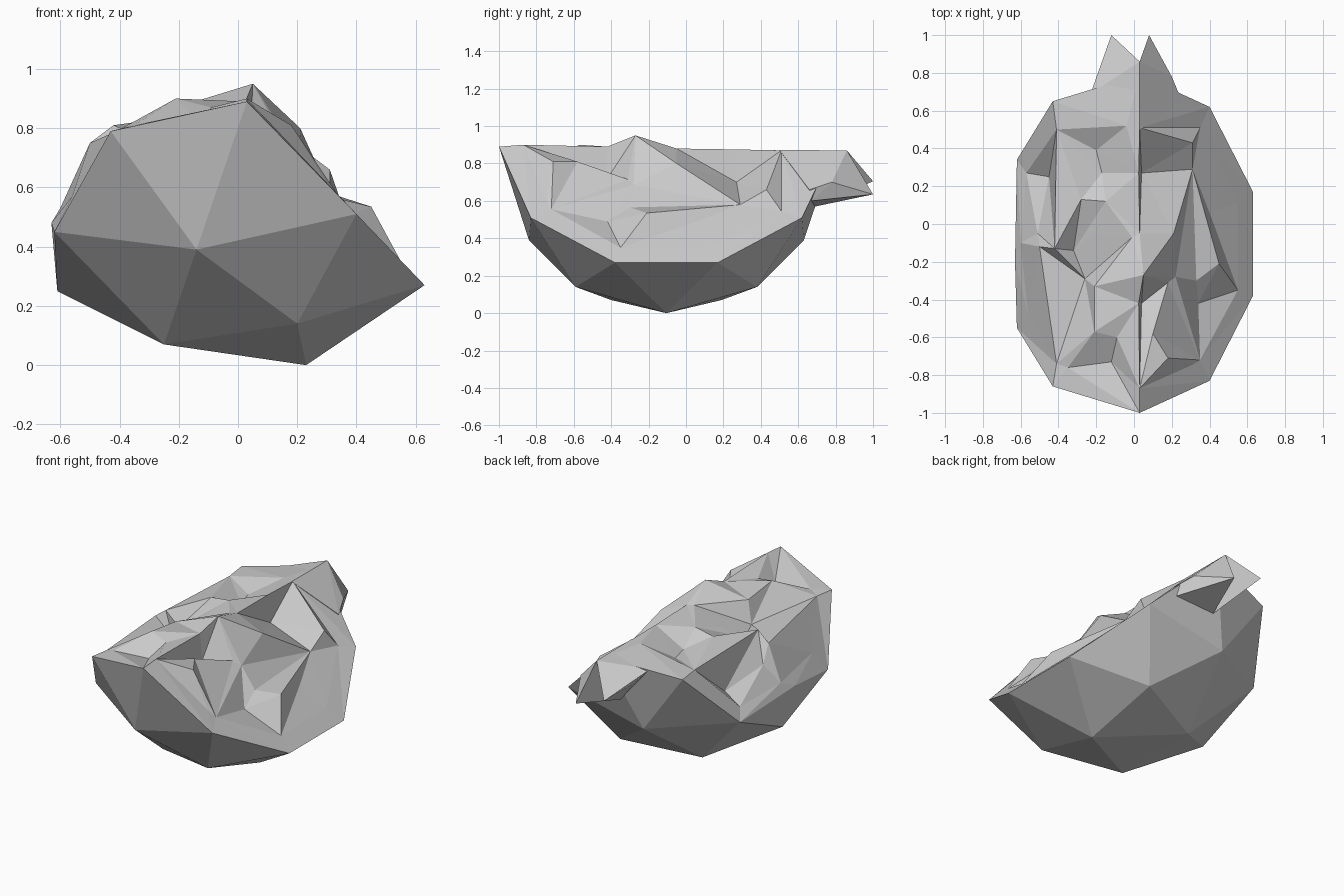
import bpy
import bmesh
from mathutils import Vector
from mathutils.geometry import delaunay_2d_cdt

cube = bpy.data.objects.get("Cube")
if cube:
    bpy.data.objects.remove(cube, do_unlink=True)

# One stone grey for the whole rock
stone = bpy.data.materials.new("stone_grey")
stone.use_nodes = True
colour = (0.6, 0.6, 0.6, 1)
stone.diffuse_color = colour
shader = next(n for n in stone.node_tree.nodes if n.type == "BSDF_PRINCIPLED")
shader.inputs["Base Color"].default_value = colour
shader.inputs["Roughness"].default_value = 0.9

MIDDLE = -0.105  # the shell is symmetric front to back about this y


def mirrored(point):
    x, y, z = point
    return (x, 2 * MIDDLE - y, z)


def add_object(name, bm):
    mesh = bpy.data.meshes.new(name)
    bm.to_mesh(mesh)
    bm.free()
    mesh.materials.append(stone)
    obj = bpy.data.objects.new(name, mesh)
    bpy.context.scene.collection.objects.link(obj)
    return obj


def hull_mesh(points):
    bm = bmesh.new()
    for point in points:
        bm.verts.new(point)
    bmesh.ops.convex_hull(bm, input=bm.verts[:])
    loose = [v for v in bm.verts if not v.link_faces]
    bmesh.ops.delete(bm, geom=loose, context="VERTS")
    bmesh.ops.recalc_face_normals(bm, faces=bm.faces[:])
    return bm


# Rim of the broken face: front half, mirrored to the back
rim_tip = (0.03, -1, 0.89)
rim_back = (0.03, 0.79, 0.865)
rim_right = [(0.4, -0.83, 0.51), (0.63, -0.38, 0.27)]
rim_left = [(-0.62, -0.55, 0.45), (-0.43, -0.86, 0.79)]
rim_bulge = (-0.63, -0.2, 0.48)
rim = [rim_tip] + rim_right
rim += [mirrored(p) for p in reversed(rim_right)]
rim += [rim_back]
rim += [mirrored(p) for p in reversed(rim_left)]
rim += [rim_bulge] + rim_left

# Rounded shell below the rim
shell_half = [(-0.14, -0.84, 0.39), (0.2, -0.59, 0.14), (-0.25, -0.4, 0.07)]
shell = shell_half + [mirrored(p) for p in shell_half]
shell += [(0.23, MIDDLE, 0), (-0.61, MIDDLE, 0.25)]

bm = hull_mesh(rim + shell)
rim_vectors = [Vector(p) for p in rim]


def on_rim(vert):
    return any((vert.co - p).length < 0.001 for p in rim_vectors)


lid = [f for f in bm.faces if all(on_rim(v) for v in f.verts)]
bmesh.ops.delete(bm, geom=lid, context="FACES")
add_object("rock_shell", bm)

# Points shared by several crystal ridges: centre
brow = (0.03, -0.87, 0.9)
peak = (0.05, -0.27, 0.95)
crest = (0.03, -0.05, 0.88)
back_crest = (0.03, 0.51, 0.87)
front_foot = (0.04, -0.42, 0.72)
front_pit = (0.18, -0.31, 0.715)
nub = (0.1, -0.58, 0.81)
spur = (0.18, -0.71, 0.81)
spur_end = (0.31, -0.745, 0.6)

# Right side
star = (0.31, 0.29, 0.58)
front_corner = (0.35, -0.72, 0.555)
back_corner = (0.35, 0.51, 0.545)
low_front = (0.55, -0.35, 0.35)
low_back = (0.55, 0.11, 0.35)
low_pit = (0.4, 0.06, 0.49)
back_pit = (0.04, 0.27, 0.7)
back_step = (0.31, 0.43, 0.66)
gouge = (0.34, -0.42, 0.49)
shoulder = (0.22, -0.28, 0.685)
fold = (0.33, -0.3, 0.565)
blade = (0.45, -0.21, 0.535)
roof = (0.21, -0.05, 0.8)

# Left side
left_front = (-0.41, -0.74, 0.79)
left_back = (-0.41, 0.5, 0.79)
left_knot = (-0.42, -0.13, 0.81)
left_pit = (-0.26, -0.29, 0.74)
left_peak = (-0.15, 0.12, 0.85)
left_bump = (-0.28, 0.13, 0.83)
left_edge = (-0.57, 0.27, 0.51)
left_crest = (-0.01, -0.07, 0.88)
left_dip = (-0.32, -0.14, 0.73)
saddle = (-0.21, -0.05, 0.8)
shelf = (-0.21, -0.57, 0.9)
notch = (-0.12, -0.73, 0.81)
hollow = (-0.17, 0.27, 0.77)
ledge = (-0.2, 0.39, 0.77)
step = (-0.5, -0.12, 0.75)
step_foot = (-0.51, -0.05, 0.64)
side_pit = (-0.45, 0.25, 0.57)

# Each ridge is a crease line running over the broken face
centre_ridges = [
    [rim_tip, brow, (0.025, -0.42, 0.89), peak, crest,
     (0.025, 0.27, 0.875), back_crest, rim_back],
    [brow, front_foot, peak, front_pit, front_foot, nub, brow],
    [brow, spur, spur_end],
    [nub, spur],
    [nub, front_pit, shoulder],
]
right_ridges = [
    [front_corner, shoulder, star, back_corner],
    [front_corner, gouge, fold, star],
    [shoulder, fold, blade, star],
    [blade, gouge, low_front, blade],
    [low_front, low_pit, star],
    [low_pit, low_back],
    [spur_end, front_corner, low_front, low_back, back_corner, back_crest],
    [low_back, star, back_pit, crest, roof, star],
    [peak, roof, shoulder],
    [back_crest, back_pit, back_step, back_corner],
    [star, back_step],
]
left_ridges = [
    [left_front, left_pit, left_knot, left_back],
    [left_back, ledge, (-0.04, 0.52, 0.87)],
    [left_back, hollow, left_peak, left_crest, left_pit],
    [left_knot, left_bump, left_peak, saddle, left_crest],
    [left_knot, left_dip, left_pit],
    [left_dip, left_peak],
    [left_bump, left_back],
    [ledge, hollow],
    [peak, (-0.21, -0.33, 0.87), shelf, (-0.35, -0.76, 0.81), notch],
    [brow, notch, (-0.09, -0.6, 0.87), shelf],
    [left_front, (-0.56, -0.48, 0.57), (-0.6, -0.1, 0.53), step],
    [left_front, step, left_knot],
    [step, step_foot, left_knot],
    [left_edge, side_pit, left_back, left_edge],
    [left_edge, step_foot, side_pit, left_knot],
]


def faceted_surface(name, outline, ridges):
    points = []
    edges = []

    def index_of(point):
        if point not in points:
            points.append(point)
        return points.index(point)

    for chain in [outline + outline[:1]] + ridges:
        ids = [index_of(p) for p in chain]
        edges += list(zip(ids, ids[1:]))

    flat = [Vector(p[:2]) for p in points]
    result = delaunay_2d_cdt(flat, edges, [], 0, 1e-5)
    triangles, sources = result[2], result[3]

    bm = bmesh.new()
    verts = [bm.verts.new(points[source[0]]) for source in sources]
    for triangle in triangles:
        bm.faces.new([verts[i] for i in triangle])
    bm.normal_update()
    for face in bm.faces:
        if face.normal.z < 0:
            face.normal_flip()
    return add_object(name, bm)


faceted_surface("crystal_face", rim, centre_ridges + right_ridges + left_ridges)

# Two pointed crystals overhanging the back rim
root = [(0.03, 0.5, 0.872), (0.03, 0.86, 0.87), (-0.02, 0.69, 0.57)]
add_object("back_crystal_left", hull_mesh(root + [
    (0.2, 0.78, 0.7), (0.24, 0.67, 0.6), (0.25, 0.66, 0.66), (0.08, 1, 0.635)]))
add_object("back_crystal_right", hull_mesh(root + [
    (-0.18, 0.79, 0.75), (-0.23, 0.69, 0.82), (-0.12, 1, 0.705)]))
